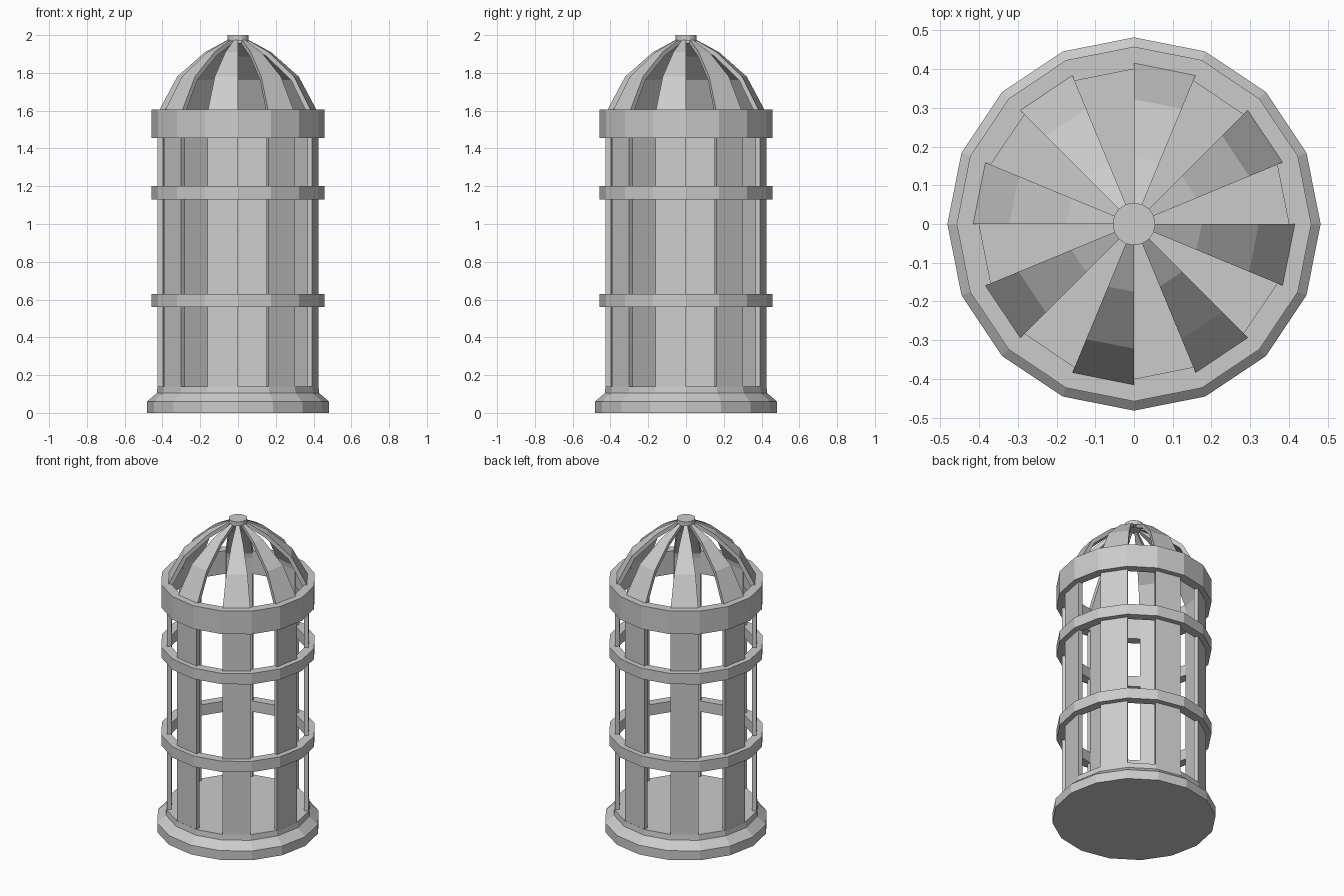
import bpy, bmesh
from math import cos, sin, pi

if "Cube" in bpy.data.objects:
    bpy.data.objects.remove(bpy.data.objects["Cube"])

SIDES = 16
STEP = 2 * pi / SIDES


def pt(r, z, a):
    return (r * cos(a), r * sin(a), z)


def finish(bm, name):
    bmesh.ops.remove_doubles(bm, verts=bm.verts, dist=1e-5)
    bmesh.ops.recalc_face_normals(bm, faces=bm.faces)
    me = bpy.data.meshes.new(name)
    bm.to_mesh(me)
    bm.free()
    ob = bpy.data.objects.new(name, me)
    bpy.context.collection.objects.link(ob)
    return ob


def solid(name, profile):
    """Turned solid: bottom-to-top outline, capped at both ends."""
    bm = bmesh.new()
    loops = [[bm.verts.new(pt(r, z, i * STEP)) for i in range(SIDES)] for r, z in profile]
    for lo, hi in zip(loops, loops[1:]):
        for i in range(SIDES):
            j = (i + 1) % SIDES
            bm.faces.new((lo[i], lo[j], hi[j], hi[i]))
    bm.faces.new(loops[0][::-1])
    bm.faces.new(loops[-1])
    return finish(bm, name)


def ring(name, r_in, r_out, z0, z1):
    """Flat-sided hoop."""
    bm = bmesh.new()
    section = [(r_in, z0), (r_out, z0), (r_out, z1), (r_in, z1)]
    loops = [[bm.verts.new(pt(r, z, i * STEP)) for r, z in section] for i in range(SIDES)]
    for i in range(SIDES):
        a, b = loops[i], loops[(i + 1) % SIDES]
        for k in range(4):
            m = (k + 1) % 4
            bm.faces.new((a[k], b[k], b[m], a[m]))
    return finish(bm, name)


def stave(name, outer, inner, start):
    """One bar, one side wide, following outer and inner outlines."""
    bm = bmesh.new()
    rows = []
    for o, i in zip(outer, inner):
        rows.append([bm.verts.new(pt(*p, a)) for p, a in
                     ((o, start), (o, start + STEP), (i, start + STEP), (i, start))])
    for lo, hi in zip(rows, rows[1:]):
        for k in range(4):
            m = (k + 1) % 4
            bm.faces.new((lo[k], lo[m], hi[m], hi[k]))
    bm.faces.new(rows[0][::-1])
    bm.faces.new(rows[-1])
    return finish(bm, name)


# Flared base with raised floor
solid("base", [(0.482, 0), (0.482, 0.06), (0.43, 0.105), (0.426, 0.14)])

# Bars that rise straight and curve in to form the dome
outer = [(0.425, 0.13), (0.425, 1.56), (0.418, 1.60), (0.322, 1.78), (0.175, 1.91), (0.045, 1.98)]
inner = [(0.397, 0.13), (0.397, 1.56), (0.393, 1.59), (0.304, 1.762), (0.163, 1.888), (0.04, 1.958)]
for n in range(8):
    stave(f"bar_{n + 1}", outer, inner, (2 * n - 1) * STEP)

# Hoops
ring("lower_hoop", 0.40, 0.458, 0.56, 0.63)
ring("upper_hoop", 0.40, 0.458, 1.13, 1.20)
ring("top_hoop", 0.40, 0.458, 1.455, 1.605)

# Crown cap
solid("crown_cap", [(0.055, 1.97), (0.055, 2.0)])
